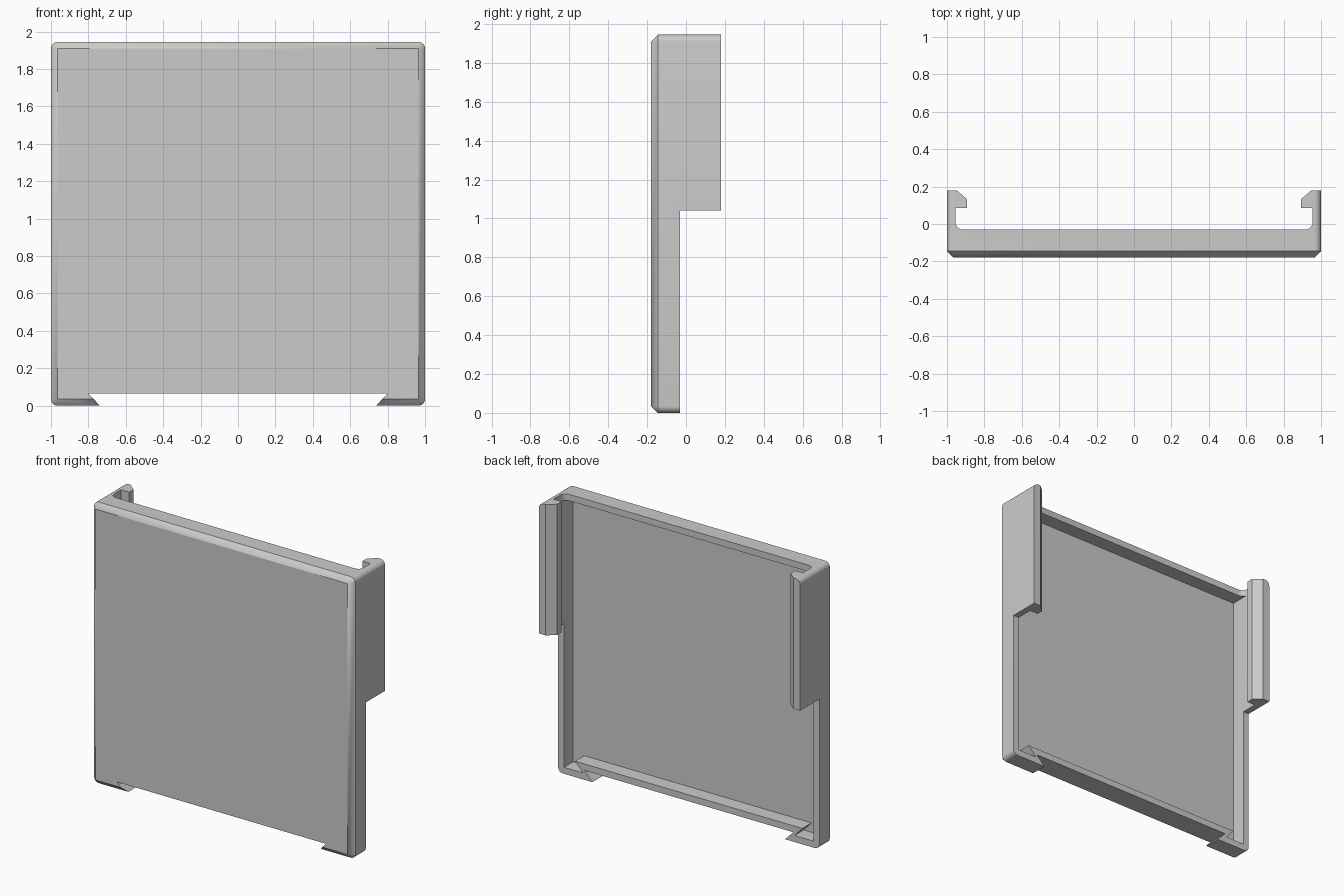
import bpy, bmesh, math
from mathutils import Vector

cube = bpy.data.objects.get("Cube")
if cube:
    bpy.data.objects.remove(cube, do_unlink=True)

W, H, D = 1.0, 1.945, 0.18      # half width, height, half depth
RIM = -0.03                     # back of the shallow tray
CHAMFER = 0.035
WALL = 0.955                    # inner face of the side walls
CLIP_Z = 1.04                   # lower end of the side clips

grey = bpy.data.materials.new("plain grey")
grey.use_nodes = True
grey.diffuse_color = (0.6, 0.6, 0.6, 1)
grey.node_tree.nodes["Principled BSDF"].inputs["Base Color"].default_value = (0.6, 0.6, 0.6, 1)


def loft(name, loops):
    """Closed solid through matching loops of points."""
    bm = bmesh.new()
    rings = [[bm.verts.new(p) for p in loop] for loop in loops]
    n = len(rings[0])
    for a, b in zip(rings, rings[1:]):
        for i in range(n):
            j = (i + 1) % n
            bm.faces.new((a[i], a[j], b[j], b[i]))
    bm.faces.new(rings[0][::-1])
    bm.faces.new(rings[-1])
    bmesh.ops.remove_doubles(bm, verts=bm.verts, dist=1e-5)
    bmesh.ops.recalc_face_normals(bm, faces=bm.faces)
    mesh = bpy.data.meshes.new(name)
    bm.to_mesh(mesh)
    bm.free()
    mesh.materials.append(grey)
    obj = bpy.data.objects.new(name, mesh)
    bpy.context.collection.objects.link(obj)
    return obj


def mirrored(half):
    """Complete a right-hand outline with its mirror image."""
    return half + [(-x, v) for x, v in reversed(half)]


def prism_y(name, outline, y0, y1):
    return loft(name, [[(x, y, z) for x, z in outline] for y in (y0, y1)])


def prism_z(name, outline, z0, z1):
    return loft(name, [[(x, y, z) for x, y in outline] for z in (z0, z1)])


def rounded_outline(radius, steps=6):
    pts = []
    corners = ((1, 1, 0), (-1, 1, 90), (-1, 0, 180), (1, 0, 270))
    for sx, top, start in corners:
        cx = sx * (W - CHAMFER)
        cz = H - CHAMFER if top else CHAMFER
        for i in range(steps + 1):
            a = math.radians(start + 90 * i / steps)
            pts.append((cx + radius * math.cos(a), cz + radius * math.sin(a)))
    return pts


# Full-depth body with rounded corners and a chamfered front
outer = rounded_outline(CHAMFER)
front = rounded_outline(0)
cover = loft("cover_panel", [
    [(x, -D, z) for x, z in front],
    [(x, CHAMFER - D, z) for x, z in outer],
    [(x, D, z) for x, z in outer]])

# Space between the clips: filleted floor, undercut and sloped lead-in
fillet = [(WALL - 0.04 + 0.04 * math.sin(a), 0.01 - 0.04 * math.cos(a))
          for a in (math.radians(15 * i) for i in range(7))]
slot = mirrored(fillet + [(WALL, 0.085), (0.893, 0.085), (0.893, 0.133),
                          (0.948, D), (0.948, 0.3)])

# Hollow with a raised bottom rail and an undercut pocket in each corner
hollow = mirrored([(0.87, 0.11), (0.81, 0.045), (WALL, 0.045), (WALL, H - 0.045)])

# Dovetail notch in the bottom edge
notch = mirrored([(0.68, -0.06), (0.8, 0.065)])

# Everything behind the rim below the clips
relief = mirrored([(1.2, RIM), (1.2, 0.4)])

cutters = [
    prism_z("clip_space_cutter", slot, -0.2, 2.2),
    prism_z("lower_back_cutter", relief, -0.2, CLIP_Z),
    prism_y("hollow_cutter", hollow, -0.13, 0.02),
    prism_y("notch_cutter", notch, -0.4, 0.4),
]
for cutter in cutters:
    cutter.hide_render = True
    mod = cover.modifiers.new(cutter.name, 'BOOLEAN')
    mod.operation = 'DIFFERENCE'
    mod.solver = 'EXACT'
    mod.object = cutter

# Keep the finished cut shape and drop the cutters
bpy.context.view_layer.update()
depsgraph = bpy.context.evaluated_depsgraph_get()
result = bpy.data.meshes.new_from_object(cover.evaluated_get(depsgraph))
cover.modifiers.clear()
cover.data = result
for cutter in cutters:
    bpy.data.objects.remove(cutter, do_unlink=True)

bpy.ops.object.select_all(action='DESELECT')
cover.select_set(True)
bpy.context.view_layer.objects.active = cover
bpy.ops.object.shade_smooth_by_angle(angle=math.radians(25))
